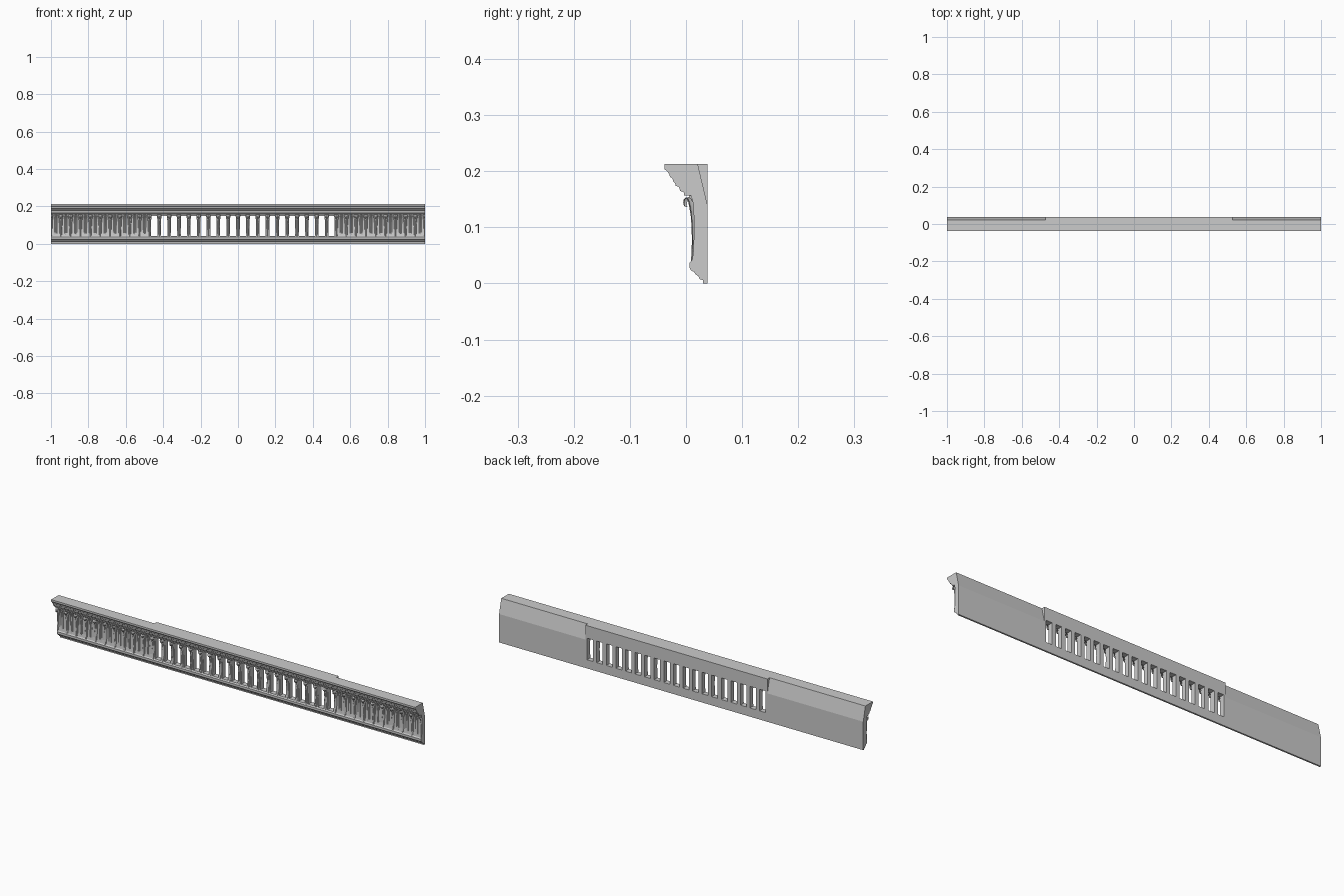
import bpy, bmesh, math

if "Cube" in bpy.data.objects:
    bpy.data.objects.remove(bpy.data.objects["Cube"])

PITCH = 2 / 38                      # ornament spacing
VENT_L, VENT_R = -1 + 10 * PITCH, -1 + 29 * PITCH

# Front outline of the moulding (y, z), top to bottom
FRONT = [(-.038, .2125), (-.038, .2035), (-.034, .2), (-.0305, .196), (-.0285, .19),
         (-.024, .187), (-.0225, .181), (-.0195, .179), (-.0185, .174), (-.0125, .172),
         (-.0105, .165), (-.004, .1625), (-.004, .157), (.009, .157), (.0105, .15),
         (.0135, .14), (.0142, .1), (.0135, .06), (.011, .042), (.0065, .037),
         (.0065, .028), (.009, .023), (.014, .021), (.017, .016), (.022, .013),
         (.024, .008), (.03, .006), (.03, 0)]
FULL_BACK = [(.038, 0), (.038, .2125)]
CUT_BACK = [(.038, 0), (.038, .141), (.021, .2125)]


def finish(bm, name, smooth=None):
    bmesh.ops.recalc_face_normals(bm, faces=bm.faces)
    me = bpy.data.meshes.new(name)
    bm.to_mesh(me)
    bm.free()
    ob = bpy.data.objects.new(name, me)
    bpy.context.collection.objects.link(ob)
    if smooth:
        bpy.ops.object.select_all(action='DESELECT')
        ob.select_set(True)
        bpy.context.view_layer.objects.active = ob
        bpy.ops.object.shade_smooth_by_angle(angle=math.radians(smooth))
    return ob


def prism(bm, outline, x0, x1):
    a = [bm.verts.new((x0, y, z)) for y, z in outline]
    b = [bm.verts.new((x1, y, z)) for y, z in outline]
    bm.faces.new(a)
    bm.faces.new(b[::-1])
    for i in range(len(a)):
        j = (i + 1) % len(a)
        bm.faces.new((a[i], b[i], b[j], a[j]))


def moulding(name, back, x0, x1):
    bm = bmesh.new()
    prism(bm, FRONT + back, x0, x1)
    return finish(bm, name)


def relief(bm, cx, path, ribs, groove, cols=12):
    """Ribbed leaf strip: path rows are (y, z, half width, edge y)."""
    rows = []
    for y, z, w, edge in path:
        row = []
        for c in range(cols + 1):
            u = 2 * c / cols - 1
            bulge = math.sqrt(max(0, 1 - u * u))
            yy = edge + (y - edge) * bulge
            yy += groove * (1 - math.cos(u * math.pi * ribs)) * .5 * bulge
            x = max(-1, min(1, cx + u * w))
            row.append(bm.verts.new((x, yy, z)))
        rows.append(row)
    for r, s in zip(rows, rows[1:]):
        for c in range(cols):
            if abs(r[c].co.x - r[c + 1].co.x) + abs(s[c].co.x - s[c + 1].co.x) > 1e-6:
                bm.faces.new((r[c], r[c + 1], s[c + 1], s[c]))


# Moulding: two end runs with bevelled backs, full-depth vented middle
moulding("left_moulding", CUT_BACK, -1, VENT_L)
moulding("right_moulding", CUT_BACK, VENT_R, 1)
middle = moulding("vented_middle", FULL_BACK, VENT_L, VENT_R)

# Vent slots cut through the middle
bm = bmesh.new()
for k in range(10, 29):
    cx = -1 + (k + .5) * PITCH
    prism(bm, [(0, .043), (.06, .043), (.06, .15), (0, .15)], cx - .0165, cx + .0165)
cutter = finish(bm, "slot_cutter")
cutter.hide_render = True
cutter.hide_viewport = True
mod = middle.modifiers.new("slots", 'BOOLEAN')
mod.operation = 'DIFFERENCE'
mod.solver = 'EXACT'
mod.object = cutter

# Acanthus leaves with curled tips on every bar
W = .0145
LEAF = [(.0085, .037, .006, W), (.0095, .05, .0065, W), (.0105, .075, .007, W),
        (.010, .1, .008, W), (.0085, .12, .009, W), (.006, .135, .0105, W),
        (.004, .145, .012, .012), (.002, .151, .0125, .009), (-.001, .153, .012, .006),
        (-.004, .150, .0105, .003), (-.005, .144, .009, .002), (-.0035, .138, .006, .001),
        (.001, .136, .003, .003)]
bm = bmesh.new()
for k in range(39):
    relief(bm, -1 + k * PITCH, LEAF, 3, .002)
finish(bm, "acanthus_leaves", 45)

# Slim tongues filling the blind flutes at both ends
TONGUE = [(.0115, .040, .012, W), (.0115, .07, .013, W), (.0115, .1, .014, W),
          (.0105, .13, .0145, W), (.007, .146, .013, .013), (.004, .152, .009, .011),
          (.006, .157, .004, .010)]
bm = bmesh.new()
for k in list(range(10)) + list(range(29, 38)):
    relief(bm, -1 + (k + .5) * PITCH, TONGUE, 4, .002, 16)
finish(bm, "blind_flute_tongues", 45)
